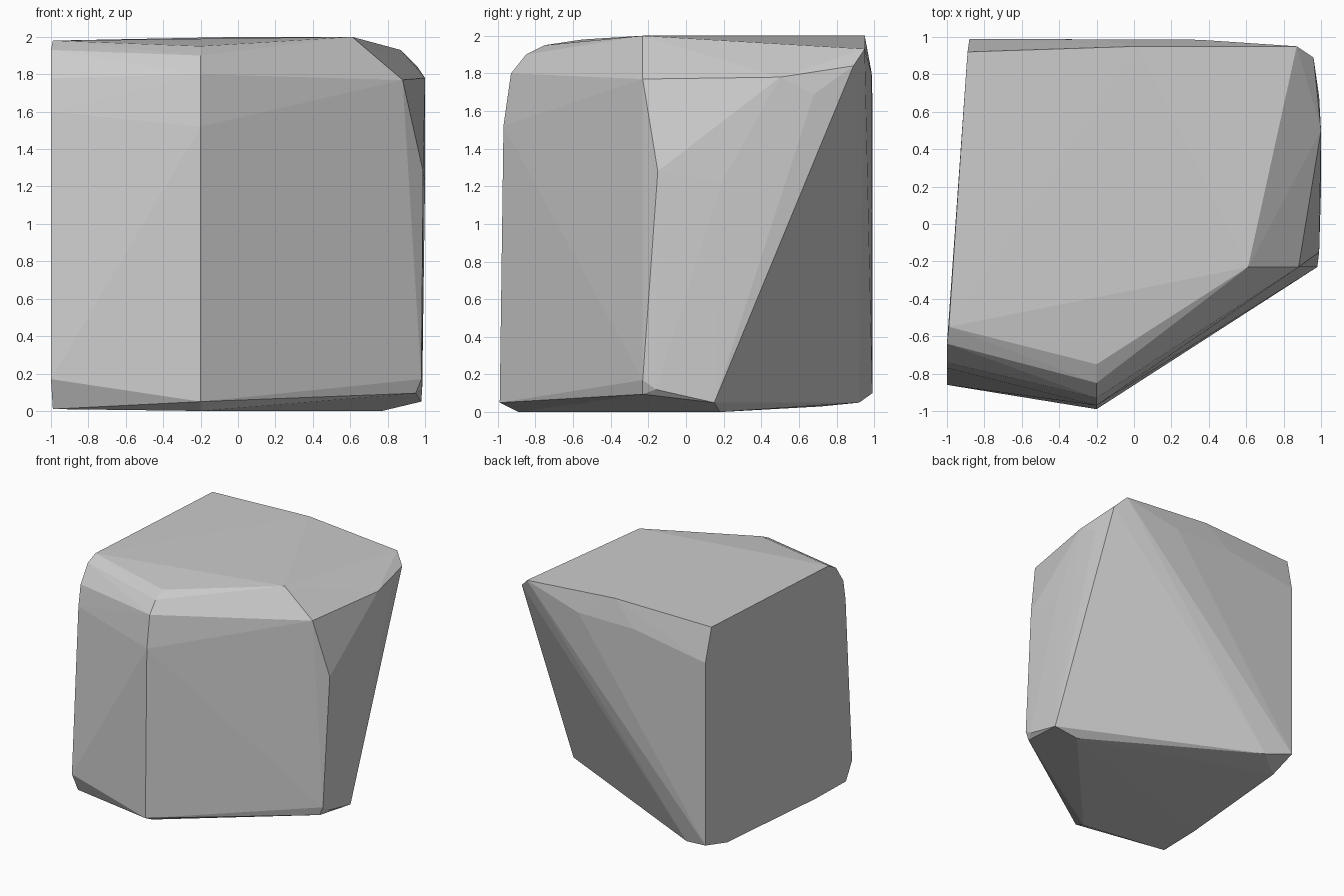
import bpy, bmesh

if "Cube" in bpy.data.objects:
    bpy.data.objects.remove(bpy.data.objects["Cube"])

# Front ridge and left edge: (y, z) profiles, each at one fixed x
ridge = [(-.75, 1.95), (-.85, 1.90), (-.93, 1.80), (-.97, 1.52), (-.99, .05), (-.89, 0)]
left_edge = [(-.64, 1.93), (-.74, 1.78), (-.77, 1.60), (-.86, .17)]
corners = [(-.2, y, z) for y, z in ridge] + [(-1, y, z) for y, z in left_edge]

# Top rim
corners += [(-.99, -.55, 1.98), (.61, -.23, 2), (.87, .95, 1.93),
            (.02, .95, 2), (-.89, .92, 1.98)]
# Right side
corners += [(.88, -.23, 1.77), (.96, .89, 1.84), (1, .50, 1.78), (.99, .68, 1.69),
            (1, .19, 1.22), (.99, -.15, 1.28), (.98, -.23, .17), (.985, -.16, .12)]
# Back side
corners += [(.35, .985, 1.8), (-.2, .987, 1.8), (-.88, .99, 1.69), (-.88, .99, .10)]
# Underside rim
corners += [(.95, -.23, .095), (.98, .15, .05), (.77, .18, 0), (-.65, .92, .05),
            (-.90, .72, .03), (-.98, -.39, .01), (-.99, -.79, .01)]

# Chiselled boulder: convex skin around the corners, flat shaded
bm = bmesh.new()
for co in corners:
    bm.verts.new(co)
hull = bmesh.ops.convex_hull(bm, input=bm.verts[:])
unused = {g for g in hull["geom_interior"] + hull["geom_unused"]
          if isinstance(g, bmesh.types.BMVert)}
bmesh.ops.delete(bm, geom=list(unused), context='VERTS')
bmesh.ops.recalc_face_normals(bm, faces=bm.faces[:])

mesh = bpy.data.meshes.new("boulder")
bm.to_mesh(mesh)
bm.free()
boulder = bpy.data.objects.new("boulder", mesh)
bpy.context.collection.objects.link(boulder)
